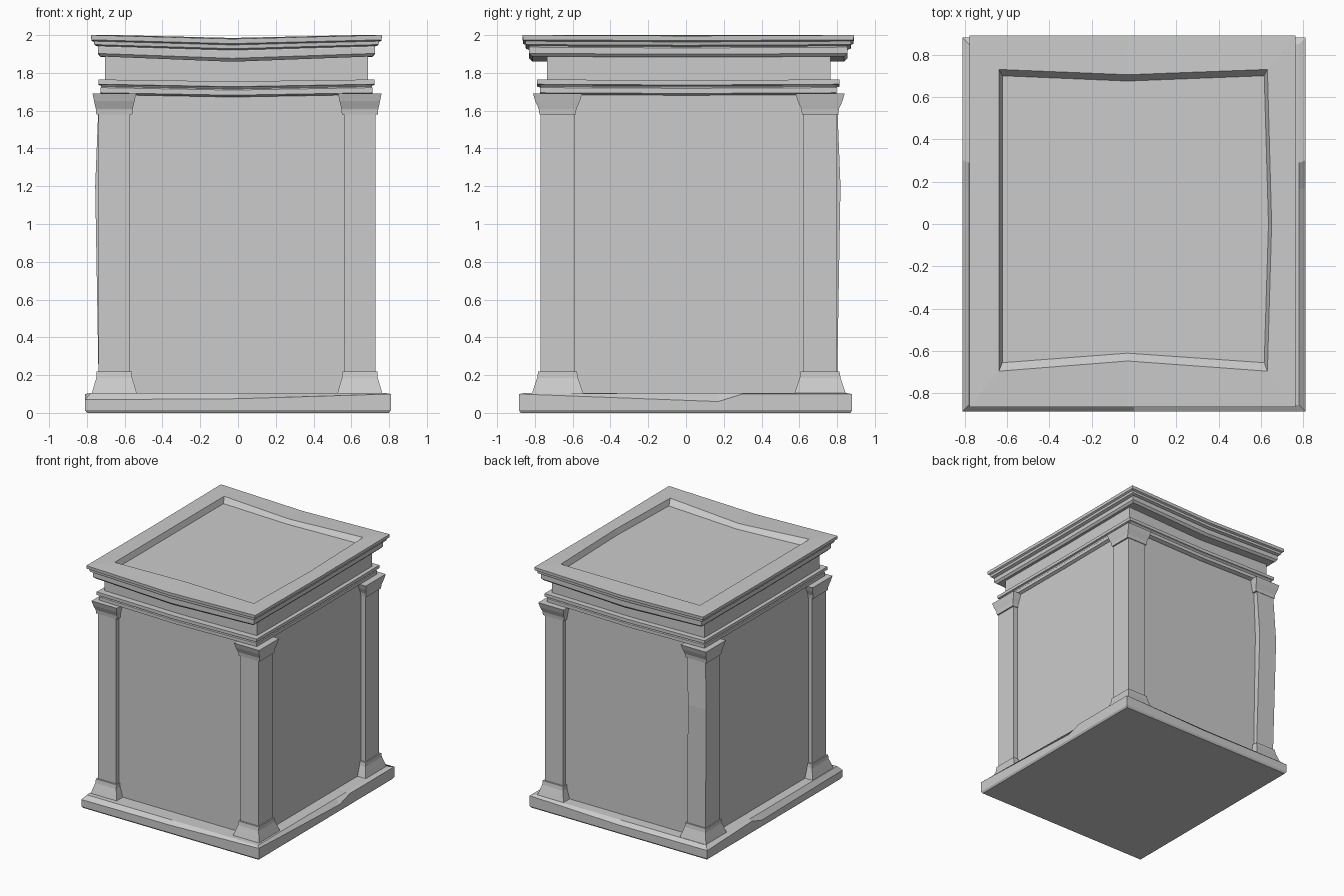
import bpy, bmesh

if "Cube" in bpy.data.objects:
    bpy.data.objects.remove(bpy.data.objects["Cube"])


def loft(name, rings):
    """Skin a stack of equal-length point rings and close both ends."""
    bm = bmesh.new()
    vs = [[bm.verts.new(p) for p in r] for r in rings]
    n = len(rings[0])
    for a, b in zip(vs, vs[1:]):
        for i in range(n):
            j = (i + 1) % n
            bm.faces.new((a[i], a[j], b[j], b[i]))
    bm.faces.new(vs[0][::-1])
    bm.faces.new(vs[-1])
    bmesh.ops.recalc_face_normals(bm, faces=bm.faces)
    me = bpy.data.meshes.new(name)
    bm.to_mesh(me)
    bm.free()
    ob = bpy.data.objects.new(name, me)
    bpy.context.collection.objects.link(ob)
    return ob


def ring(x0, x1, y0, y1, z, sag=0.0, side_sag=0.0, bow=(0, 0, 0, 0)):
    """Rectangle with side midpoints; front/back midpoints sag, bow shifts them in plan."""
    f, r, b, l = bow
    xm, ym = -0.03, 0.0
    return [(x0, y0, z), (xm, y0 + f, z - sag), (x1, y0, z), (x1 + r, ym, z - side_sag),
            (x1, y1, z), (xm, y1 + b, z - sag), (x0, y1, z), (x0 + l, ym, z - side_sag)]


def moulding(name, profile, sag, extra=()):
    """Profile rows: half width, half depth, height, around the slightly offset body centre."""
    cx, cy = -0.008, 0.012
    rows = [ring(cx - hx, cx + hx, cy - hy, cy + hy, z, s, 0.004)
            for (hx, hy, z), s in zip(profile, sag)]
    return loft(name, rows + list(extra))


# worn base slab with chipped upper edge
edge = [(-0.81, -0.885, 0.07), (0, -0.885, 0.075), (0.81, -0.885, 0.10),
        (0.81, 0.17, 0.06), (0.81, 0.30, 0.10), (0.81, 0.88, 0.10),
        (0, 0.88, 0.075), (-0.81, 0.88, 0.08), (-0.81, 0.30, 0.10), (-0.81, 0.17, 0.06)]


def inset(d, z):
    return [(x * (1 - d / 0.81), y * (1 - d / 0.88), z) for x, y, _ in edge]


loft("base_slab", [inset(0.01, 0), inset(0, 0.015), edge, inset(0.03, 0.105)])

# main body, rising behind the mouldings as the frieze
loft("body", [ring(-0.705, 0.688, -0.735, 0.765, z) for z in (0.08, 1.93)])

# corner pillars: shaft, foot and capital
foot = [(0.12, 0.137, 0.10), (0.107, 0.122, 0.145), (0.095, 0.108, 0.185), (0.093, 0.103, 0.218)]
capital = [(0.095, 0.096, 1.58), (0.098, 0.1, 1.61), (0.107, 0.118, 1.65), (0.115, 0.13, 1.69)]
shaft = [(0.083, 0.09, 0.15), (0.083, 0.09, 1.2), (0.083, 0.09, 1.65)]


def square(cx, cy, row):
    hx, hy, z = row
    return [(cx + sx * hx, cy + sy * hy, z) for sx, sy in ((-1, -1), (1, -1), (1, 1), (-1, 1))]


for cx, side in ((-0.655, "left"), (0.645, "right")):
    for cy, end in ((-0.68, "front"), (0.71, "back")):
        tag = f"{end}_{side}"
        bent = 0.018 if tag == "back_left" else 0.0
        loft(f"pillar_foot_{tag}", [square(cx, cy, r) for r in foot])
        loft(f"pillar_capital_{tag}", [square(cx, cy, r) for r in capital])
        loft(f"pillar_shaft_{tag}", [square(cx - bent * (i == 1), cy + bent * (i == 1), r)
                                     for i, r in enumerate(shaft)])

# lower moulding band
moulding("lower_moulding",
         [(0.698, 0.76, 1.685), (0.72, 0.785, 1.695), (0.72, 0.785, 1.722),
          (0.713, 0.778, 1.728), (0.718, 0.785, 1.736), (0.73, 0.80, 1.74), (0.73, 0.80, 1.765)],
         [0.013] * 6 + [0.01])

# crowning cornice, continuing inward to the sunken roof panel
top = [ring(-0.638, 0.63, -0.695, 0.73, 2.0, 0.015, 0, (0.048, 0.02, -0.025, 0)),
       ring(-0.622, 0.615, -0.655, 0.70, 1.955, 0, 0, (0.045, 0.02, -0.025, 0))]
moulding("cornice",
         [(0.70, 0.77, 1.887), (0.718, 0.825, 1.887), (0.733, 0.842, 1.903), (0.733, 0.842, 1.936),
          (0.728, 0.838, 1.942), (0.75, 0.86, 1.95), (0.755, 0.862, 1.968),
          (0.768, 0.875, 1.975), (0.77, 0.877, 2.0)],
         [0.028, 0.028, 0.026, 0.022, 0.022, 0.022, 0.02, 0.02, 0.02], top)
